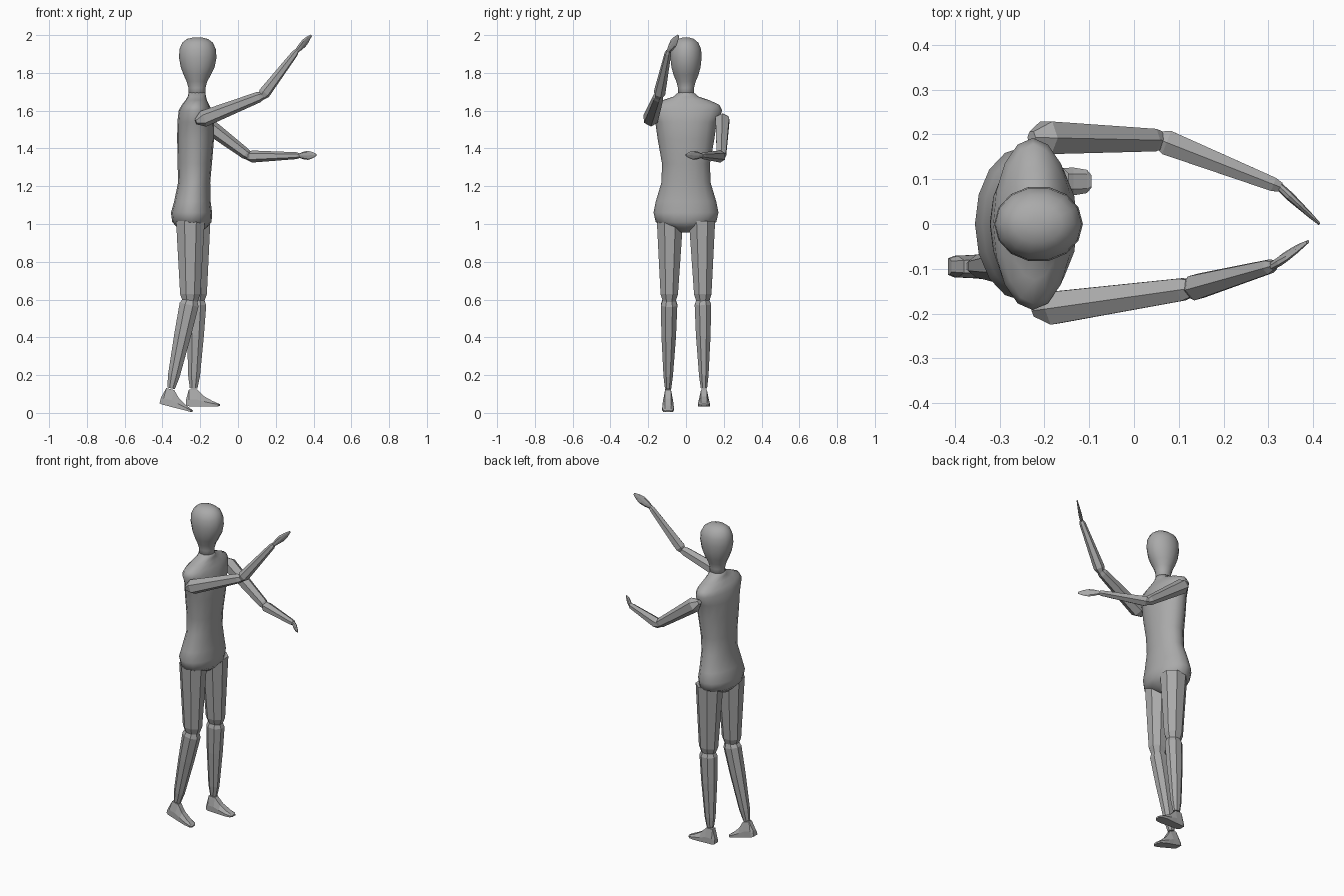
import bpy, bmesh, math
from mathutils import Vector, Matrix

grey = bpy.data.materials.new("mannequin_grey")
grey.diffuse_color = (0.4, 0.4, 0.4, 1)


def loft(name, rings, smooth=False):
    """Skin a list of equal-length point rings and cap both ends."""
    bm = bmesh.new()
    vs = [[bm.verts.new(p) for p in r] for r in rings]
    n = len(vs[0])
    for a, b in zip(vs, vs[1:]):
        for i in range(n):
            j = (i + 1) % n
            bm.faces.new((a[i], a[j], b[j], b[i]))
    bm.faces.new(vs[0][::-1])
    bm.faces.new(vs[-1])
    bmesh.ops.recalc_face_normals(bm, faces=bm.faces)
    me = bpy.data.meshes.new(name)
    bm.to_mesh(me)
    bm.free()
    me.materials.append(grey)
    for p in me.polygons:
        p.use_smooth = smooth
    ob = bpy.data.objects.new(name, me)
    bpy.context.collection.objects.link(ob)
    return ob


def ellipse(c, u, v, n, phase=0.0):
    return [c + u * math.cos(math.tau * (i + phase) / n)
            + v * math.sin(math.tau * (i + phase) / n) for i in range(n)]


def limb(name, a, b, profile, n, side, phase=0.0):
    """Tube from a to b; profile holds (position 0..1, radius along side, other radius)."""
    a, b = Vector(a), Vector(b)
    d = (b - a).normalized()
    u = Vector(side)
    u = (u - d * u.dot(d)).normalized()
    v = d.cross(u)
    return loft(name, [ellipse(a.lerp(b, t), u * ru, v * rv, n, phase)
                       for t, ru, rv in profile])


def body(name, rows, n):
    """Stacked ellipses: (z, x back, x front, half width)."""
    return loft(name, [ellipse(Vector(((xb + xf) / 2, 0, z)),
                               Vector(((xf - xb) / 2, 0, 0)), Vector((0, hw, 0)), n)
                       for z, xb, xf, hw in rows], True)


# head and neck
body("head", [
    (1.66, -.262, -.172, .043), (1.72, -.262, -.172, .043),
    (1.755, -.272, -.163, .053), (1.79, -.288, -.143, .068),
    (1.83, -.303, -.124, .079), (1.88, -.312, -.114, .085),
    (1.925, -.310, -.117, .082), (1.96, -.295, -.133, .067),
    (1.98, -.270, -.160, .042), (1.988, -.235, -.195, .015)], 14)

# torso
body("torso", [
    (.955, -.29, -.20, .035), (.985, -.325, -.160, .105), (1.01, -.348, -.140, .160),
    (1.06, -.355, -.137, .172), (1.12, -.338, -.145, .160), (1.22, -.317, -.147, .130),
    (1.32, -.320, -.138, .127), (1.45, -.322, -.127, .150), (1.54, -.321, -.126, .163),
    (1.60, -.314, -.138, .192), (1.63, -.298, -.152, .178), (1.655, -.278, -.164, .125),
    (1.675, -.266, -.170, .065), (1.695, -.262, -.172, .043)], 16)

# limb profiles
upper_arm = [(-.07, .015, .015), (.05, .044, .042), (.93, .029, .029), (1.03, .018, .018)]
forearm = [(-.06, .016, .016), (.05, .032, .032), (.95, .018, .018), (1.01, .012, .012)]
hand = [(-.02, .011, .009), (.25, .020, .010), (.5, .024, .008),
        (.75, .018, .006), (1, .006, .003)]
thigh = [(0, .082, .075), (.93, .058, .050), (1.03, .042, .036)]
shin = [(-.03, .036, .032), (.06, .055, .047), (.4, .048, .042),
        (.86, .034, .027), (1.0, .022, .018)]

# arms: shoulder, elbow, wrist, fingertip, width direction of the palm
arms = {
    "right": ((-.2, -.19, 1.55), (.13, -.143, 1.68), (.31, -.093, 1.915),
              (.388, -.04, 1.998), (-.3, -.5, .75)),
    "left": ((-.21, .193, 1.56), (.06, .187, 1.357), (.325, .083, 1.362),
             (.414, 0, 1.365), (0, 0, 1)),
}
for s, (sh, el, wr, tip, palm) in arms.items():
    limb(s + "_upper_arm", sh, el, upper_arm, 6, (0, 0, 1))
    limb(s + "_forearm", el, wr, forearm, 6, (0, 0, 1))
    limb(s + "_hand", wr, tip, hand, 8, palm)

# foot sections: (x, half width, sole z, side z, top z, top half width) from the ankle
foot = [(-.04, .018, -.092, -.075, -.06, .012), (-.025, .024, -.095, -.06, -.005, .014),
        (.018, .026, -.095, -.06, -.005, .015), (.055, .029, -.095, -.07, -.042, .015),
        (.10, .031, -.095, -.08, -.067, .017), (.13, .026, -.095, -.085, -.08, .016),
        (.14, .014, -.094, -.088, -.084, .010)]

# legs: hip, knee, ankle, downward tilt of the foot in degrees
legs = {
    "right": ((-.252, -.085, 1.015), (-.253, -.089, .6), (-.354, -.095, .13), 14.4),
    "left": ((-.222, .085, 1.015), (-.218, .089, .6), (-.235, .095, .13), 0),
}
for s, (hip, knee, ankle, tilt) in legs.items():
    limb(s + "_thigh", hip, knee, thigh, 8, (1, 0, 0), .5)
    limb(s + "_shin", knee, ankle, shin, 8, (1, 0, 0), .5)
    m = Matrix.Translation(ankle) @ Matrix.Rotation(math.radians(tilt), 4, 'Y')
    loft(s + "_foot", [[m @ Vector((x, y, z)) for y, z in
                        ((-w, zb), (w, zb), (w, zm), (tw, zt), (-tw, zt), (-w, zm))]
                       for x, w, zb, zm, zt, tw in foot])
